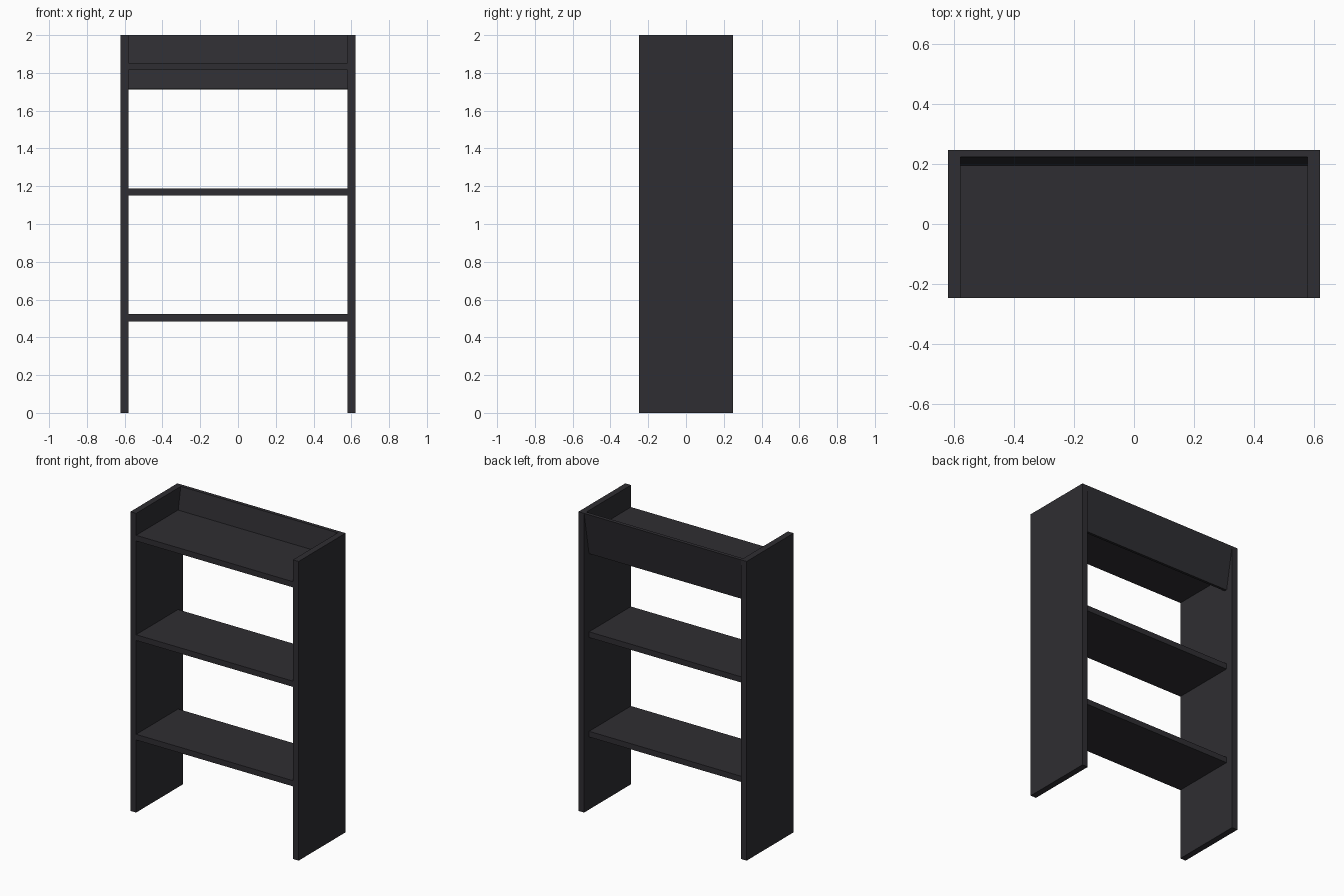
import bpy, bmesh

if "Cube" in bpy.data.objects:
    bpy.data.objects.remove(bpy.data.objects["Cube"])

DEPTH = 0.248      # half depth of the side boards
INNER = 0.58       # inner face of the side boards
OUTER = 0.622

mat = bpy.data.materials.new("charcoal_paint")
mat.diffuse_color = (0.028, 0.027, 0.032, 1)
mat.use_nodes = True
mat.node_tree.nodes["Principled BSDF"].inputs["Base Color"].default_value = mat.diffuse_color


def board(name, profile, x0, x1):
    """Extrude a (y, z) profile along x."""
    bm = bmesh.new()
    face = bm.faces.new([bm.verts.new((x0, y, z)) for y, z in profile])
    ext = bmesh.ops.extrude_face_region(bm, geom=[face])
    verts = [v for v in ext["geom"] if isinstance(v, bmesh.types.BMVert)]
    bmesh.ops.translate(bm, verts=verts, vec=(x1 - x0, 0, 0))
    bmesh.ops.recalc_face_normals(bm, faces=bm.faces)
    mesh = bpy.data.meshes.new(name)
    bm.to_mesh(mesh)
    bm.free()
    mesh.materials.append(mat)
    obj = bpy.data.objects.new(name, mesh)
    bpy.context.collection.objects.link(obj)
    return obj


def rect(y0, y1, z0, z1):
    return [(y0, z0), (y1, z0), (y1, z1), (y0, z1)]


# Tall side boards
for side, s in (("left", -1), ("right", 1)):
    x0, x1 = sorted((s * INNER, s * OUTER))
    board(side + "_side_board", rect(-DEPTH, DEPTH, 0, 2), x0, x1)

# Three shelves, set in from the back edge
for name, z in (("lower", 0.485), ("middle", 1.15), ("upper", 1.815)):
    board(name + "_shelf", rect(-DEPTH + 0.001, 0.195, z, z + 0.038), -INNER, INNER)

# Leaning back panel behind the upper shelf
board("back_panel", [(0.196, 1.711), (DEPTH, 2), (0.224, 2), (0.172, 1.716)], -INNER, INNER)
